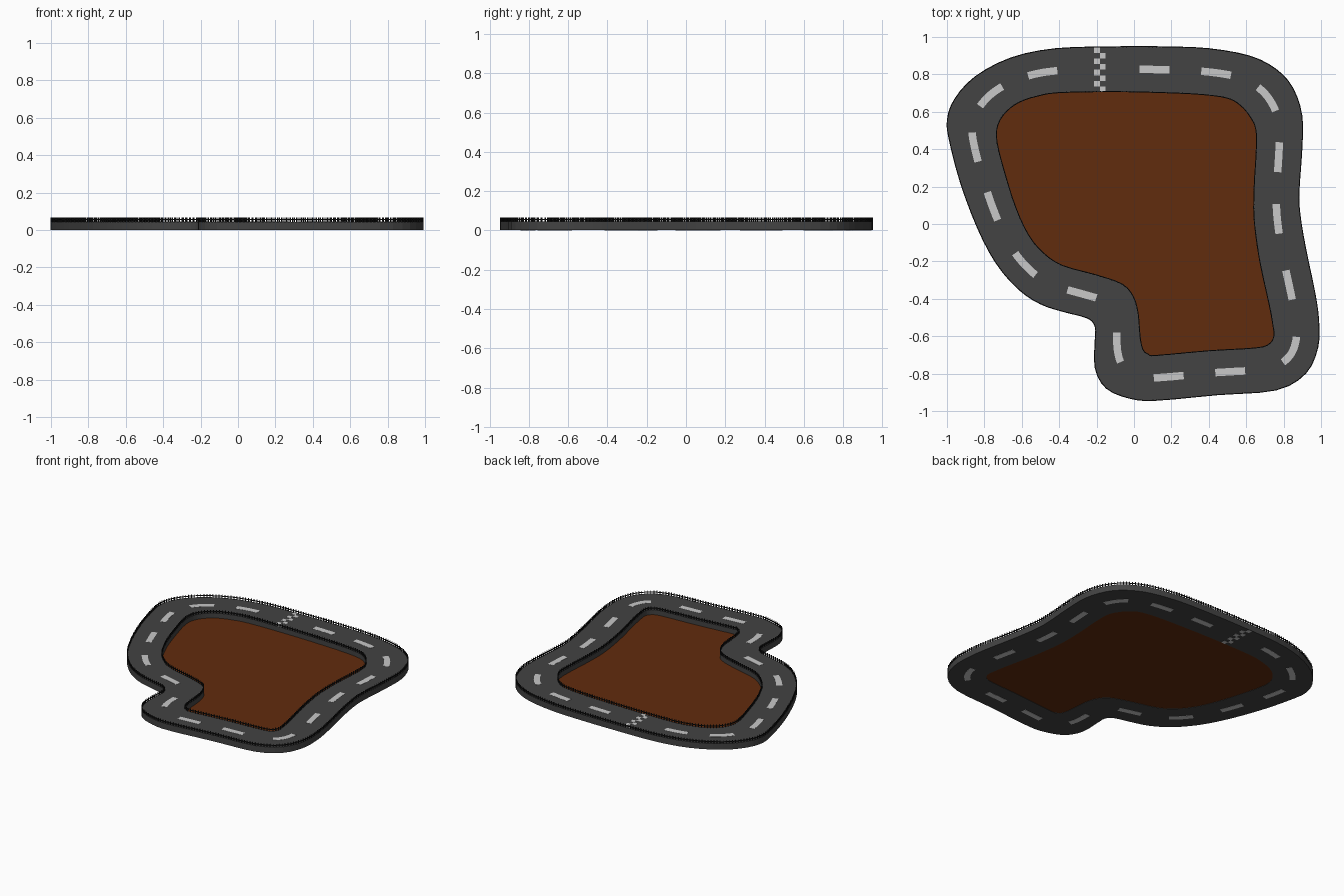
import bpy, bmesh, math
from mathutils import Vector

if "Cube" in bpy.data.objects:
    bpy.data.objects.remove(bpy.data.objects["Cube"])

# Cross-stations of the track: outer x, y, inner x, y (clockwise from top left)
STATIONS = [
    (-.42, .94, -.40, .70), (-.10, .95, -.10, .705), (.15, .95, .15, .70),
    (.40, .94, .36, .69), (.62, .90, .50, .67), (.76, .83, .57, .63),
    (.85, .73, .62, .57), (.90, .58, .65, .50), (.90, .40, .65, .37),
    (.885, .18, .64, .20), (.89, .05, .64, .02), (.92, -.13, .67, -.20),
    (.97, -.37, .72, -.43), (.99, -.52, .74, -.54), (.985, -.66, .745, -.60),
    (.92, -.80, .72, -.64), (.76, -.89, .65, -.66), (.45, -.915, .40, -.675),
    (.12, -.945, .12, -.70), (-.02, -.935, .08, -.695), (-.15, -.88, .05, -.67),
    (-.21, -.77, .035, -.60), (-.21, -.62, .025, -.48), (-.21, -.55, 0, -.39),
    (-.25, -.505, -.06, -.32), (-.38, -.47, -.20, -.27), (-.50, -.43, -.38, -.22),
    (-.62, -.35, -.48, -.155), (-.74, -.21, -.56, -.06), (-.84, -.02, -.63, .09),
    (-.93, .22, -.69, .28), (-.99, .45, -.73, .44), (-1, .56, -.725, .53),
    (-.96, .67, -.68, .60), (-.85, .79, -.61, .65), (-.66, .89, -.52, .68)]
DASHES = [(.11, .815), (.44, .80), (.72, .68), (.77, .36), (.77, .03), (.83, -.33),
          (.82, -.67), (.51, -.80), (.19, -.83), (-.07, -.66), (-.28, -.39),
          (-.58, -.21), (-.77, .09), (-.85, .41), (-.77, .69), (-.49, .80)]
TOP = 0.044


def material(name, rgb):
    m = bpy.data.materials.new(name)
    m.diffuse_color = (*rgb, 1)
    m.use_nodes = True
    m.node_tree.nodes["Principled BSDF"].inputs["Base Color"].default_value = m.diffuse_color
    return m


ASPHALT = material("asphalt grey", (.056, .056, .056))
DIRT = material("dirt brown", (.120, .025, .004))
PAINT = material("road paint", (.58, .58, .58))
BLACK = material("fence black", (.008, .008, .008))


def finish(bm, name, mat):
    bmesh.ops.recalc_face_normals(bm, faces=bm.faces)
    me = bpy.data.meshes.new(name)
    bm.to_mesh(me)
    bm.free()
    me.materials.append(mat)
    ob = bpy.data.objects.new(name, me)
    bpy.context.collection.objects.link(ob)
    return ob


def smooth_loop(pts, steps=3):
    """Closed Catmull-Rom curve through the points."""
    out, n = [], len(pts)
    for i in range(n):
        a, b, c, d = (pts[(i + k - 1) % n] for k in range(4))
        for s in range(steps):
            t = s / steps
            out.append(.5 * (2 * b + (c - a) * t + (2 * a - 5 * b + 4 * c - d) * t * t
                             + (3 * b - a - 3 * c + d) * t ** 3))
    return out


def band(bm, left, right, z0, z1, closed):
    """Solid strip between two matching outlines."""
    rings = [[bm.verts.new((a.x, a.y, z0)), bm.verts.new((b.x, b.y, z0)),
              bm.verts.new((b.x, b.y, z1)), bm.verts.new((a.x, a.y, z1))]
             for a, b in zip(left, right)]
    n = len(rings)
    for i in range(n if closed else n - 1):
        r, q = rings[i], rings[(i + 1) % n]
        for k in range(4):
            bm.faces.new((r[k], r[(k + 1) % 4], q[(k + 1) % 4], q[k]))
    if not closed:
        bm.faces.new(rings[0])
        bm.faces.new(rings[-1])


def offset(pts, dist):
    """Move a closed outline sideways."""
    n, out = len(pts), []
    for i in range(n):
        d = (pts[(i + 1) % n] - pts[i - 1]).normalized()
        out.append(pts[i] + Vector((-d.y, d.x)) * dist)
    return out


def resample(pts, gap):
    """Evenly spaced (point, direction) pairs on a closed outline."""
    out, carry = [], 0
    for i, a in enumerate(pts):
        d = pts[(i + 1) % len(pts)] - a
        while carry < d.length:
            out.append((a + d.normalized() * carry, d.normalized()))
            carry += gap
        carry -= d.length
    return out


outer = smooth_loop([Vector(s[:2]) for s in STATIONS])
inner = smooth_loop([Vector(s[2:]) for s in STATIONS])
middle = resample([(a + b) / 2 for a, b in zip(outer, inner)], .01)

# Road slab
bm = bmesh.new()
band(bm, outer, inner, .001, TOP, True)
finish(bm, "road", ASPHALT)

# Infield, a thin sunken slab
bm = bmesh.new()
face = bm.faces.new([bm.verts.new((p.x, p.y, .003)) for p in inner])
ext = bmesh.ops.extrude_face_region(bm, geom=[face])
for v in ext["geom"]:
    if isinstance(v, bmesh.types.BMVert):
        v.co.z = .009
finish(bm, "infield", DIRT)

# Lane dashes, painted on the top and the underside
bm = bmesh.new()
for c in DASHES:
    k = min(range(len(middle)), key=lambda i: (middle[i][0] - Vector(c)).length)
    left, right = [], []
    for j in range(-8, 9, 2):
        p = middle[(k + j) % len(middle)][0]
        d = (middle[(k + j + 3) % len(middle)][0] - middle[k + j - 3][0]).normalized()
        side = Vector((-d.y, d.x)) * .02
        left.append(p + side)
        right.append(p - side)
    for z0, z1 in ((0, .002), (TOP - .001, TOP + .001)):
        band(bm, left, right, z0, z1, False)
finish(bm, "lane_dashes", PAINT)

# Chequered start line
bm = bmesh.new()
for row in range(8):
    x = -.213 + .03 * (row % 2)
    y = .945 - row * .03
    for z0, z1 in ((0, .002), (TOP - .001, TOP + .001)):
        band(bm, [Vector((x, y)), Vector((x + .03, y))],
             [Vector((x, y - .03)), Vector((x + .03, y - .03))], z0, z1, False)
finish(bm, "start_line", PAINT)

# Fences along both edges: posts and a rail
for name, line in (("outer_fence", offset(outer, -.003)), ("inner_fence", offset(inner, .003))):
    bm = bmesh.new()
    band(bm, offset(line, .002), offset(line, -.002), .054, .059, True)
    for p, d in resample(line, .02):
        s, f = Vector((-d.y, d.x)) * .003, d * .0025
        band(bm, [p - f + s, p + f + s], [p - f - s, p + f - s], TOP - .001, .066, False)
    finish(bm, name, BLACK)
